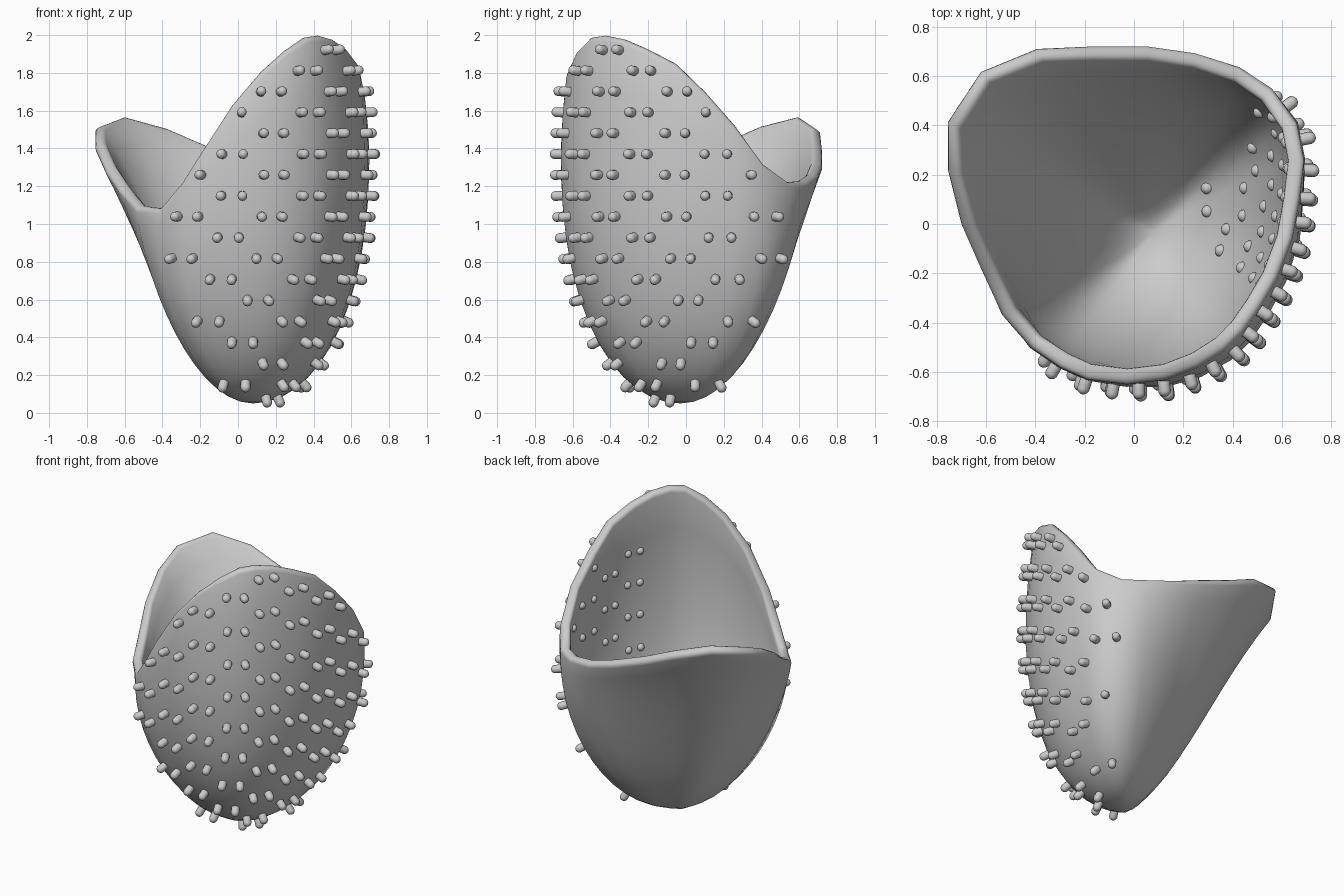
import bpy, bmesh
from math import atan2, degrees, cos, radians
from mathutils import Vector

if "Cube" in bpy.data.objects:
    bpy.data.objects.remove(bpy.data.objects["Cube"])

BASE = Vector((0.08, -0.03, 0.05))

# Rim of the shell, counter-clockwise seen from above
RIM = [(-.42, -.50, 1.08), (-.30, -.58, 1.22), (-.19, -.63, 1.39), (-.03, -.65, 1.63),
       (.13, -.63, 1.81), (.26, -.58, 1.92), (.37, -.51, 1.99), (.44, -.44, 2.0),
       (.51, -.34, 1.98), (.58, -.22, 1.93), (.64, -.06, 1.85), (.67, .10, 1.70),
       (.69, .26, 1.52), (.66, .41, 1.32), (.56, .55, 1.22), (.43, .64, 1.22),
       (.25, .70, 1.25), (.05, .73, 1.31), (-.18, .73, 1.39), (-.40, .72, 1.48),
       (-.63, .625, 1.54), (-.765, .42, 1.49), (-.765, .22, 1.41), (-.71, .0, 1.29),
       (-.63, -.18, 1.18), (-.54, -.37, 1.09)]
N = len(RIM)


def angle(p):
    return degrees(atan2(p[1] - BASE.y, p[0] - BASE.x))


def column(i, t):
    """Point on the outer wall under rim point i, t from base (0) to rim (1)."""
    p = Vector(RIM[i % N])
    d = Vector((p.x - BASE.x, p.y - BASE.y, 0))
    w = max(0, cos(radians(angle(p) - 135)))     # 1 on the flared lip side
    bulge = 1.08 + .28 * max(0, p.z - 1.55) / .45
    c1 = BASE + d * (.6 - .3 * w)
    c2 = BASE + d * (bulge * (1 - w) + .55 * w) + Vector((0, 0, .58 + .27 * w))
    s = 1 - t
    return BASE * s**3 + c1 * 3 * s * s * t + c2 * 3 * s * t * t + p * t**3


def surface(a, t):
    """Point on the wall at compass angle a (degrees)."""
    for i in range(N):
        a0 = angle(RIM[i])
        span = (angle(RIM[(i + 1) % N]) - a0) % 360
        off = (a - a0) % 360
        if off < span:
            return column(i, t).lerp(column(i + 1, t), off / span)
    return column(0, t)


def height_to_t(a, z):
    """Parameter t at which the wall at angle a reaches height z."""
    lo, hi = 0.0, 1.0
    for _ in range(20):
        mid = (lo + hi) / 2
        if surface(a, mid).z < z:
            lo = mid
        else:
            hi = mid
    return lo


def make_object(name, bm):
    me = bpy.data.meshes.new(name)
    bm.to_mesh(me)
    bm.free()
    me.shade_smooth()
    ob = bpy.data.objects.new(name, me)
    bpy.context.collection.objects.link(ob)
    return ob


# Shell: egg-shaped cup with a high back and a flared lip
bm = bmesh.new()
ROWS = 14
tip = bm.verts.new(BASE)
grid = [[bm.verts.new(column(i, j / ROWS)) for j in range(1, ROWS + 1)] for i in range(N)]
for i in range(N):
    a, b = grid[i], grid[(i + 1) % N]
    bm.faces.new((tip, b[0], a[0]))
    for j in range(ROWS - 1):
        bm.faces.new((a[j], b[j], b[j + 1], a[j + 1]))
shell = make_object("shell", bm)
sol = shell.modifiers.new("thickness", 'SOLIDIFY')
sol.thickness = .065
sol.offset = -1
bev = shell.modifiers.new("rounded_rim", 'BEVEL')
bev.width = .025
bev.segments = 3
bev.limit_method = 'ANGLE'
bev.angle_limit = radians(50)


# Studs: staggered rows of paired capsules over the high back
def add_stud(bm, pos, normal, inner, r=.026, outer=.06):
    rot = Vector((0, 0, 1)).rotation_difference(normal)
    made = bmesh.ops.create_uvsphere(bm, u_segments=12, v_segments=9, radius=r)
    for v in made["verts"]:
        shift = outer - r if v.co.z > 0 else r - inner
        v.co = pos + rot @ (v.co + Vector((0, 0, shift)))


MIDDLE = -42     # compass direction of the high back
ODD, EVEN = (-79, -47, -15, 16, 48), (-63, -31, 0, 32, 64)
rows = [(1.92 - .11 * k, ODD if k % 2 else EVEN) for k in range(17)] + [(.085, (0,))]
bm = bmesh.new()
for z, centres in rows:
    p = surface(MIDDLE, height_to_t(MIDDLE, z))
    radius = (p - BASE).xy.length
    spread = min(2.2, max(1.08, .4 / (radius * .56)))
    half = degrees(.05 / radius)
    for c in centres:
        if abs(c * spread) > 87:
            continue
        for side in (-half, half):
            a = MIDDLE + c * spread + side
            if surface(a, 1).z < z + .05:
                continue
            t = height_to_t(a, z)
            du = surface(a + 3, t) - surface(a - 3, t)
            dv = surface(a, min(1, t + .02)) - surface(a, t - .02)
            inner = .085 if c > 0 and z < 1.65 else .05
            add_stud(bm, surface(a, t), du.cross(dv).normalized(), inner)
make_object("studs", bm)
